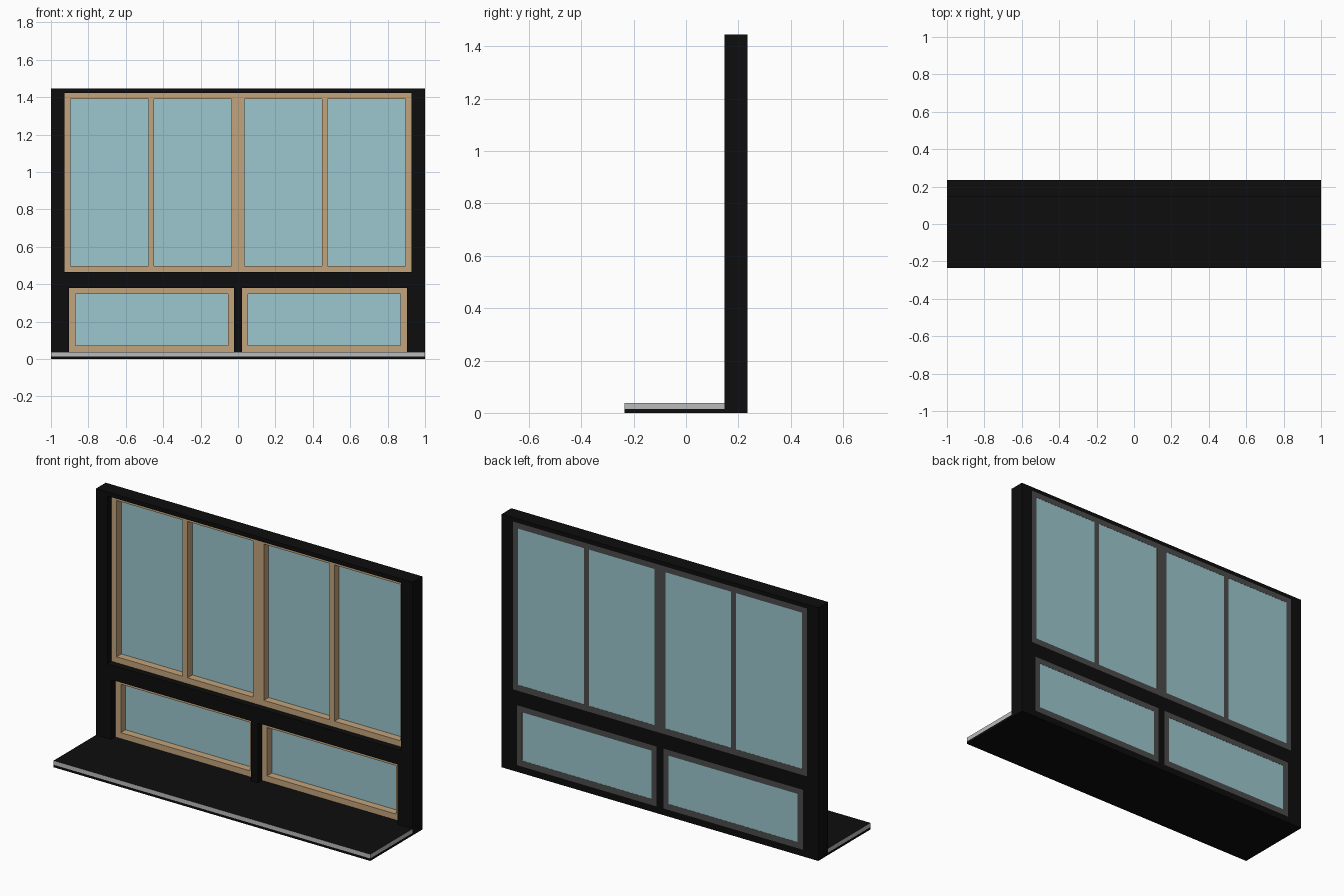
import bpy, bmesh
from mathutils import Vector

if "Cube" in bpy.data.objects:
    bpy.data.objects.remove(bpy.data.objects["Cube"])


def material(name, rgb):
    m = bpy.data.materials.new(name)
    m.diffuse_color = (*rgb, 1)
    m.use_nodes = True
    m.node_tree.nodes["Principled BSDF"].inputs["Base Color"].default_value = m.diffuse_color
    return m


BLACK = material("black", (0.004, 0.004, 0.004))
TAN = material("tan_wood", (0.54, 0.37, 0.20))
DARK = material("dark_grey", (0.07, 0.07, 0.07))
GLASS = material("glass", (0.33, 0.57, 0.62))
GREY = material("grey", (0.5, 0.5, 0.5))


def finish(name, bm, mats):
    bmesh.ops.recalc_face_normals(bm, faces=bm.faces)
    mesh = bpy.data.meshes.new(name)
    bm.to_mesh(mesh)
    bm.free()
    for m in mats:
        mesh.materials.append(m)
    ob = bpy.data.objects.new(name, mesh)
    bpy.context.collection.objects.link(ob)
    return ob


def plate(name, outer, holes, y0, y1, mats):
    """Upright plate with rectangular through-holes; rects are (x0, x1, z0, z1).
    A second material, if given, goes on the back face."""
    rects = [outer] + holes
    xs = sorted({v for r in rects for v in r[:2]})
    zs = sorted({v for r in rects for v in r[2:]})
    bm = bmesh.new()
    for xa, xb in zip(xs, xs[1:]):
        for za, zb in zip(zs, zs[1:]):
            cx, cz = (xa + xb) / 2, (za + zb) / 2
            if any(h[0] < cx < h[1] and h[2] < cz < h[3] for h in holes):
                continue
            bm.faces.new([bm.verts.new((x, y0, z)) for x, z in
                          ((xa, za), (xb, za), (xb, zb), (xa, zb))])
    bmesh.ops.remove_doubles(bm, verts=bm.verts, dist=1e-5)
    ext = bmesh.ops.extrude_face_region(bm, geom=bm.faces[:], use_keep_orig=True)
    moved = [v for v in ext["geom"] if isinstance(v, bmesh.types.BMVert)]
    bmesh.ops.translate(bm, verts=moved, vec=Vector((0, y1 - y0, 0)))
    if len(mats) > 1:
        for f in bm.faces:
            if all(abs(v.co.y - y1) < 1e-5 for v in f.verts):
                f.material_index = 1
    return finish(name, bm, mats)


def box(name, x, y, z, mats):
    """Box from ranges; a second material, if given, goes on the top face."""
    bm = bmesh.new()
    bmesh.ops.create_cube(bm, size=1)
    for v in bm.verts:
        v.co = [r[0] if c < 0 else r[1] for c, r in zip(v.co, (x, y, z))]
    if len(mats) > 1:
        max(bm.faces, key=lambda f: f.calc_center_median().z).material_index = 1
    return finish(name, bm, mats)


WALL_Y, BACK_Y = 0.147, 0.235
FRAME_Y, GLASS_Y = 0.185, 0.228

# Window frames and their panes, mirrored about x = 0
upper = (-0.928, 0.928, 0.464, 1.422)
upper_panes = [(a, b, 0.498, 1.39) for a, b in
               ((-0.896, -0.479), (-0.448, -0.034), (0.034, 0.448), (0.479, 0.896))]
windows = [("upper_window", upper, upper_panes)]
for side, s in (("left", -1), ("right", 1)):
    def span(a, b):
        return tuple(sorted((s * a, s * b)))
    windows.append((f"lower_{side}_window",
                    (*span(0.022, 0.904), 0.038, 0.38),
                    [(*span(0.054, 0.87), 0.072, 0.348)]))

# Wall with the three window openings
plate("wall", (-1, 1, 0, 1.445), [w[1] for w in windows], WALL_Y, BACK_Y, [BLACK])

for name, frame, panes in windows:
    plate(name + "_frame", frame, panes, FRAME_Y, BACK_Y, [TAN, DARK])
    for i, p in enumerate(panes):
        box(f"{name}_pane_{i + 1}", p[:2], (GLASS_Y, BACK_Y - 0.001), p[2:], [GLASS])

# Floor: black underlay with a grey-edged, black-topped slab
box("floor_underlay", (-1, 1), (-0.235, WALL_Y), (0, 0.014), [BLACK])
box("floor_slab", (-1, 1), (-0.235, WALL_Y), (0.014, 0.038), [GREY, BLACK])
